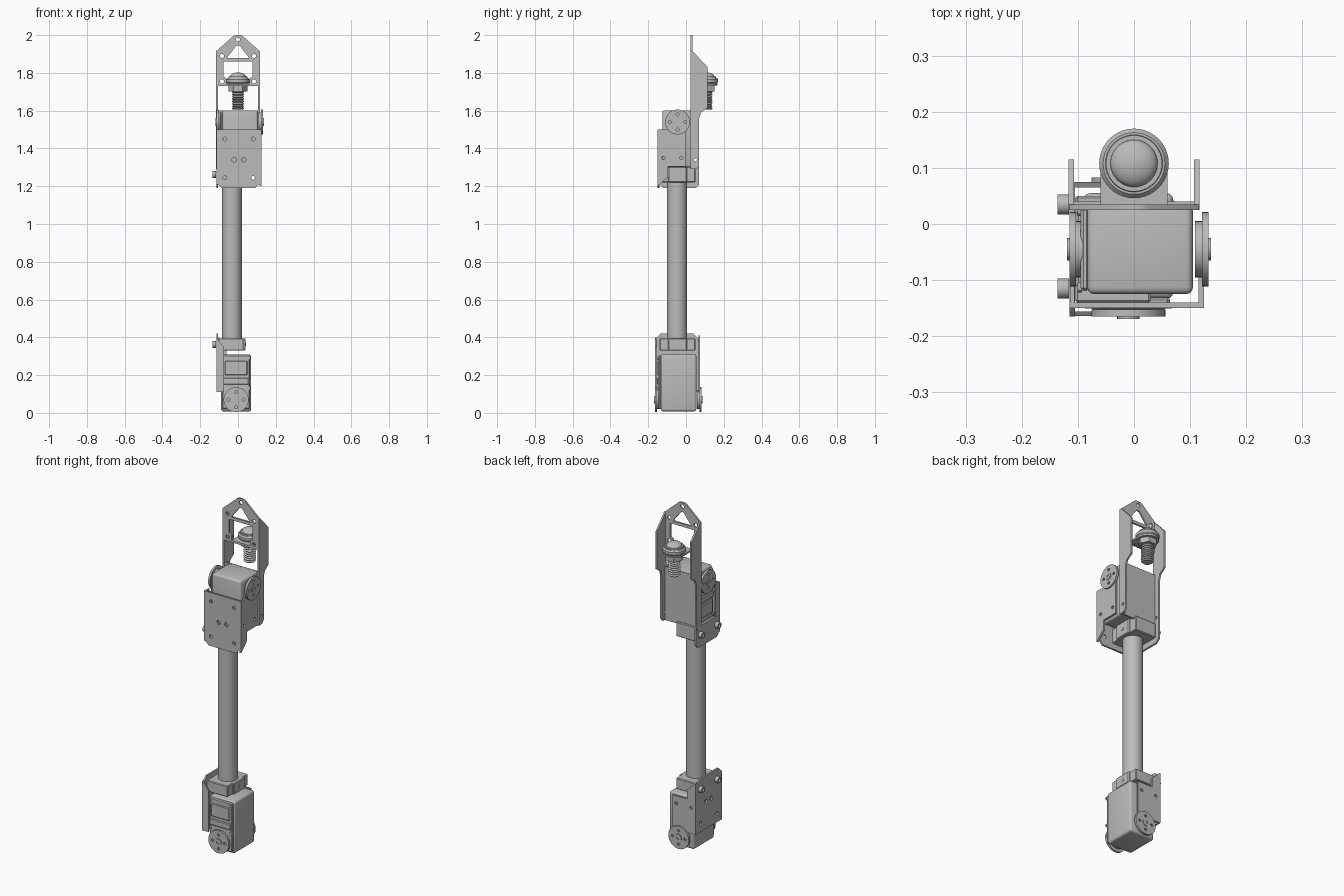
import bpy, bmesh, math
from mathutils import Matrix, Vector

cube = bpy.data.objects.get("Cube")
if cube:
    bpy.data.objects.remove(cube)

metal = bpy.data.materials.new("plain_grey")
metal.use_nodes = True
GREY = (0.5, 0.5, 0.5, 1)
metal.diffuse_color = GREY
metal.node_tree.nodes["Principled BSDF"].inputs["Base Color"].default_value = GREY

I = Matrix.Identity(4)
parts = []


def frame(x, y, z, origin=(0, 0, 0)):
    """Matrix from three axis directions and an origin."""
    m = Matrix((x, y, z)).transposed().to_4x4()
    m.translation = Vector(origin)
    return m


X, Y, Z = Vector((1, 0, 0)), Vector((0, 1, 0)), Vector((0, 0, 1))
SIDE = frame(Y, Z, X)      # sheet drawn in y, z
FRONT = frame(X, Z, -Y)    # sheet drawn in x, z


def add(name, mesh, m):
    ob = bpy.data.objects.new(name, mesh)
    bpy.context.collection.objects.link(ob)
    ob.matrix_world = m
    mesh.materials.clear()
    mesh.materials.append(metal)
    parts.append(ob)
    return ob


def box(name, lo, hi, m=I, bevel=0.0, segments=2):
    lo, hi = Vector(lo), Vector(hi)
    bm = bmesh.new()
    bmesh.ops.create_cube(bm, size=1)
    for v in bm.verts:
        v.co = (lo + hi) / 2 + v.co * (hi - lo)
    if bevel:
        bmesh.ops.bevel(bm, geom=bm.edges[:], offset=bevel, segments=segments,
                        profile=0.5, affect='EDGES')
    mesh = bpy.data.meshes.new(name)
    bm.to_mesh(mesh)
    bm.free()
    return add(name, mesh, m)


def lathe(name, profile, m=I, sides=40):
    """Spin a (radius, height) profile around local z."""
    bm = bmesh.new()
    vs = [bm.verts.new((r, 0, h)) for r, h in profile]
    edges = [bm.edges.new(p) for p in zip(vs, vs[1:])]
    bmesh.ops.spin(bm, geom=vs + edges, cent=(0, 0, 0), axis=(0, 0, 1),
                   angle=math.tau, steps=sides, use_duplicate=False)
    bmesh.ops.remove_doubles(bm, verts=bm.verts[:], dist=1e-5)
    bmesh.ops.recalc_face_normals(bm, faces=bm.faces[:])
    mesh = bpy.data.meshes.new(name)
    bm.to_mesh(mesh)
    bm.free()
    return add(name, mesh, m)


def rod(name, r, h, m=I, sides=32):
    return lathe(name, [(0, 0), (r, 0), (r, h), (0, h)], m, sides)


def circle(u, v, r, n=16):
    return [(u + r * math.cos(math.tau * i / n), v + r * math.sin(math.tau * i / n))
            for i in range(n)]


def rect(u0, v0, u1, v1):
    return [(u0, v0), (u1, v0), (u1, v1), (u0, v1)]


def sheet(name, outline, holes, thick, m):
    """Flat cut plate: filled outline with holes, centred on its plane."""
    cu = bpy.data.curves.new(name, 'CURVE')
    cu.dimensions, cu.fill_mode, cu.extrude = '2D', 'BOTH', thick / 2
    for loop in [outline] + holes:
        sp = cu.splines.new('POLY')
        sp.points.add(len(loop) - 1)
        for p, (u, v) in zip(sp.points, loop):
            p.co = (u, v, 0, 1)
        sp.use_cyclic_u = True
    tmp = bpy.data.objects.new(name + "_outline", cu)
    mesh = bpy.data.meshes.new_from_object(tmp)
    bpy.data.objects.remove(tmp)
    return add(name, mesh, m)


def at(x, y, z):
    return Matrix.Translation((x, y, z))


def horn(name, m):
    # drive disc with four screw holes, local z pointing outward
    holes = [circle(0.04 * a, 0.04 * b, 0.008, 10) for a, b in ((1, 0), (-1, 0), (0, 1), (0, -1))]
    sheet(name + "_disc", circle(0, 0, 0.066, 40), holes, 0.012, m @ at(0, 0, 0.016))
    rod(name + "_hub", 0.05, 0.014, m @ at(0, 0, -0.002))
    lathe(name + "_screw", [(0.009, 0.02), (0.009, 0.026), (0.02, 0.026), (0.02, 0.02)], m, 20)


def servo(name, m):
    # motor case; origin on the drive axis, drive face toward local -y
    box(name + "_case", (-0.08, -0.088, -0.062), (0.08, 0.1, 0.24), m, 0.012, 3)
    box(name + "_face", (-0.074, -0.1, -0.05), (0.074, -0.085, 0.235), m, 0.005, 1)
    box(name + "_panel", (-0.06, -0.106, 0.13), (0.06, -0.095, 0.205), m, 0.004, 1)
    box(name + "_connector", (-0.068, -0.108, 0.08), (0.068, -0.095, 0.115), m, 0.004, 1)
    for u in (-0.068, 0.068):
        for v in (0.06, 0.22):
            rod(name + "_case_screw", 0.009, 0.008, m @ frame(X, Z, -Y, (u, -0.098, v)), 12)
    horn(name + "_front_horn", m @ frame(X, Z, -Y, (0, -0.098, 0)))
    horn(name + "_rear_horn", m @ frame(X, -Z, Y, (0, 0.106, 0)))


def bracket(name, m):
    # folded sheet that joins a servo to the tube clamp
    holes = [circle(u, v, 0.01) for u in (-0.075, 0.075) for v in (0.09, 0.295)]
    holes += [circle(u, 0.2, 0.012) for u in (-0.025, 0.025)]
    back = [(-0.12, 0.04), (0.115, 0.04), (0.115, 0.32), (0.085, 0.35),
            (-0.09, 0.35), (-0.12, 0.32)]
    sheet(name + "_plate", back, holes, 0.01, m @ at(-0.1, 0, 0) @ SIDE)
    wide = [(-0.105, 0.04), (0.045, 0.04), (0.045, 0.235), (-0.05, 0.235),
            (-0.05, 0.29), (-0.105, 0.34)]
    narrow = [(-0.105, 0.04), (-0.065, 0.04), (-0.065, 0.28), (-0.105, 0.33)]
    sheet(name + "_wide_flange", wide, [circle(-0.075, 0.19, 0.009), circle(0.02, 0.19, 0.009)],
          0.01, m @ at(0, 0.115, 0) @ FRONT)
    sheet(name + "_narrow_flange", narrow, [], 0.008, m @ at(0, -0.115, 0) @ FRONT)


def clamp(name, z0, z1):
    # block gripping the tube, with bolts through the right-hand plate
    box(name + "_block", (-0.105, -0.14, z0), (0.03, 0.05, z1), I, 0.004, 1)
    box(name + "_jaw", (-0.05, -0.095, z0), (0.04, 0.005, z1), I, 0.004, 1)
    zc = (z0 + z1) / 2
    for y in (-0.115, 0.035):
        lathe(name + "_bolt", [(0, 0), (0.018, 0), (0.018, 0.02), (0.009, 0.02), (0.009, 0.01), (0, 0.01)],
              frame(Y, -Z, -X, (-0.116, y, zc)), 20)
    rod(name + "_set_screw", 0.009, 0.004, frame(Y, Z, X, (0.038, -0.045, zc)), 12)


# Joints at both ends of the tube
lower = at(-0.01, -0.045, 0.07)
upper = frame(Y, X, -Z, (0.005, -0.045, 1.54))
for label, m in (("lower", lower), ("upper", upper)):
    servo(label + "_servo", m)
    bracket(label + "_bracket", m)
clamp("lower_clamp", 0.33, 0.395)
clamp("upper_clamp", 1.22, 1.305)
sheet("upper_side_plate", [(-0.12, 1.19), (0.05, 1.19), (0.07, 1.21), (0.07, 1.31), (-0.145, 1.31), (-0.145, 1.215)],
      [], 0.01, at(-0.11, 0, 0) @ SIDE)

# Main tube
rod("tube", 0.053, 0.97, at(-0.032, -0.047, 0.33), 48)

# Top fork: side flanges, rear web and pierced tip plate
flange = [(0.025, 1.29), (0.055, 1.29), (0.07, 1.31), (0.07, 1.56), (0.08, 1.59),
          (0.115, 1.615), (0.115, 1.83), (0.035, 1.915), (0.025, 1.915)]
for side, x in (("right", -0.112), ("left", 0.112)):
    sheet("fork_flange_" + side, flange, [circle(0.05, 1.34, 0.008)], 0.01, at(x, 0, 0) @ SIDE)
sheet("fork_web", rect(-0.115, 1.29, 0.115, 1.6), [], 0.01, at(0, 0.035, 0) @ FRONT)
tip = [(-0.115, 1.73), (0.115, 1.73), (0.115, 1.915), (0.025, 1.995), (0.012, 2.0),
       (-0.012, 2.0), (-0.025, 1.995), (-0.115, 1.915)]
tip_holes = [circle(s * 0.085, z, 0.011) for s in (-1, 1) for z in (1.755, 1.89)]
tip_holes += [circle(0, 1.977, 0.011), [(-0.06, 1.878), (0.06, 1.878), (0.008, 1.945), (-0.008, 1.945)],
              [(-0.06, 1.742), (0.06, 1.742), (0.06, 1.77), (0.077, 1.78), (0.077, 1.86), (-0.077, 1.86),
               (-0.077, 1.78), (-0.06, 1.77)]]
sheet("fork_tip", tip, tip_holes, 0.01, at(0, 0.03, 0) @ FRONT)
arc = [(0.06 * math.cos(math.pi * i / 16), 0.108 + 0.06 * math.sin(math.pi * i / 16)) for i in range(17)]
sheet("foot_tab", [(-0.06, 0.03), (0.06, 0.03)] + arc, [], 0.01, at(0, 0, 1.737))

# Ball foot on a threaded stud
foot = at(0, 0.108, 0)
lathe("foot_washer", [(0, 1.742), (0.055, 1.742), (0.062, 1.75), (0.062, 1.765), (0.055, 1.773), (0, 1.773)], foot)
dome = [(0.052, 1.765), (0.05, 1.78), (0.042, 1.78)]
dome += [(0.042 * math.cos(a * math.pi / 16), 1.78 + 0.022 * math.sin(a * math.pi / 16)) for a in range(1, 9)]
lathe("foot_ball", dome, foot)
rod("foot_nut", 0.05, 0.03, foot @ at(0, 0, 1.702), 6)
thread = [(0, 1.605)]
for i in range(8):
    thread += [(0.026, 1.605 + i * 0.0125), (0.033, 1.611 + i * 0.0125)]
lathe("foot_stud", thread + [(0.026, 1.71), (0, 1.71)], foot, 24)

# Smooth curved surfaces while keeping edges crisp
bpy.context.view_layer.update()
bpy.ops.object.select_all(action='DESELECT')
for ob in parts:
    ob.select_set(True)
bpy.context.view_layer.objects.active = parts[0]
bpy.ops.object.shade_smooth_by_angle(angle=math.radians(30))
